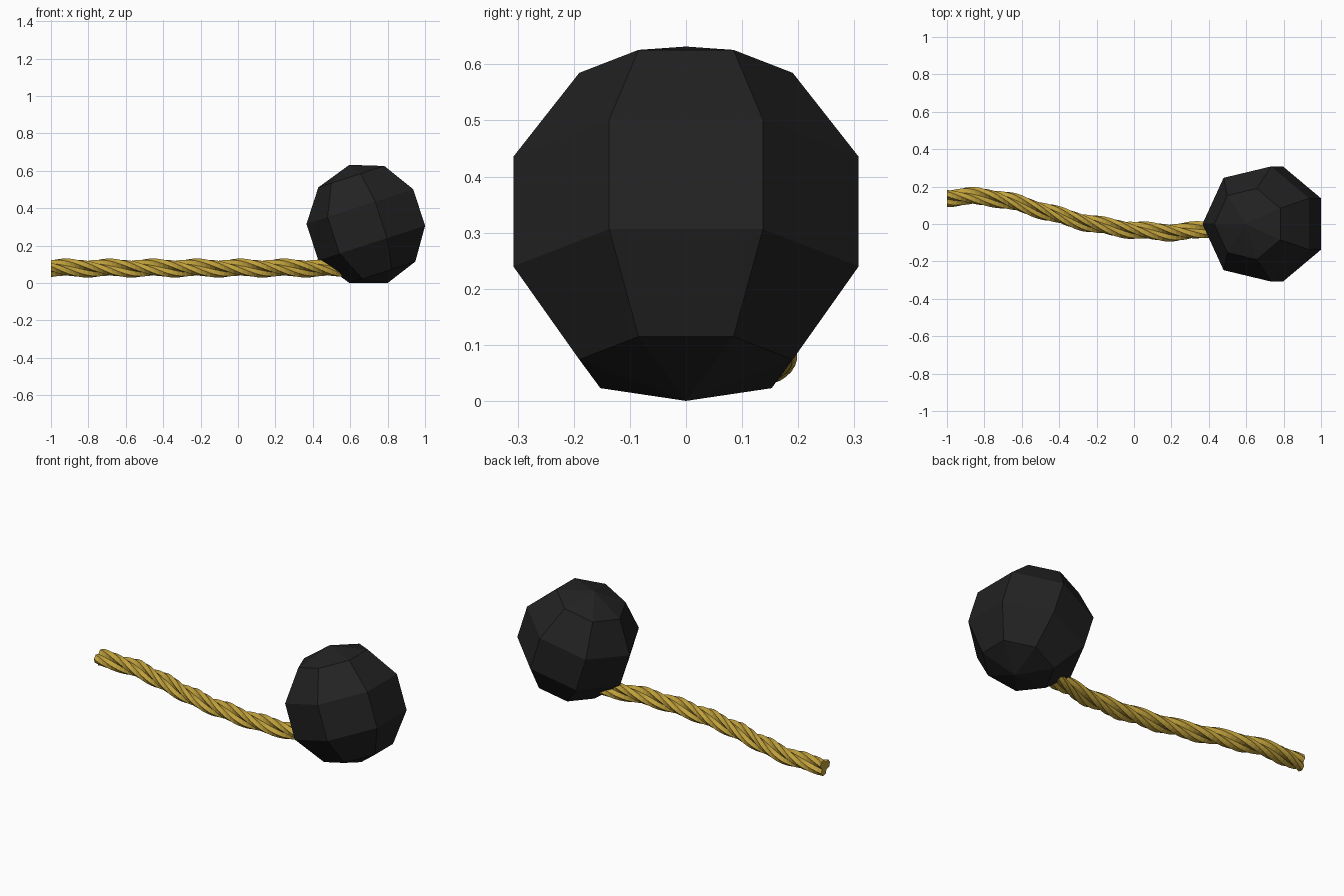
import bpy
import bmesh
from math import sin, cos, pi, radians
from mathutils import Matrix, Vector

old = bpy.data.objects.get("Cube")
if old:
    bpy.data.objects.remove(old, do_unlink=True)


def make_material(name, rgb, roughness):
    mat = bpy.data.materials.new(name)
    mat.use_nodes = True
    mat.diffuse_color = (*rgb, 1)
    shader = mat.node_tree.nodes["Principled BSDF"]
    shader.inputs["Base Color"].default_value = (*rgb, 1)
    shader.inputs["Roughness"].default_value = roughness
    return mat


def finish(bm, name, mat):
    bmesh.ops.recalc_face_normals(bm, faces=bm.faces)
    mesh = bpy.data.meshes.new(name)
    bm.to_mesh(mesh)
    bm.free()
    mesh.materials.append(mat)
    obj = bpy.data.objects.new(name, mesh)
    bpy.context.collection.objects.link(obj)
    return obj


black = make_material("charcoal black", (0.016, 0.016, 0.016), 0.8)
gold = make_material("rope gold", (0.52, 0.35, 0.045), 0.8)

# Faceted ball: a half-circle profile spun in seven steps, then tilted
RADIUS, SIDES, RINGS = 0.332, 7, 5
bm = bmesh.new()
profile = [bm.verts.new((-RADIUS * sin(pi * i / RINGS), 0, RADIUS * cos(pi * i / RINGS)))
           for i in range(RINGS + 1)]
edges = [bm.edges.new(pair) for pair in zip(profile, profile[1:])]
bmesh.ops.spin(bm, geom=profile + edges, cent=(0, 0, 0), axis=(0, 0, 1),
               angle=2 * pi, steps=SIDES)
bmesh.ops.remove_doubles(bm, verts=bm.verts, dist=0.001)
bmesh.ops.transform(bm, verts=bm.verts,
                    matrix=Matrix.Translation((0.698, 0, 0.316)) @ Matrix.Rotation(radians(-18), 4, "Y"))
finish(bm, "ball", black)

# Rope centre line, as (x, y) points at a constant height
PATH = [(-1, 0.14), (-0.85, 0.147), (-0.7, 0.13), (-0.5, 0.075), (-0.3, 0.018),
        (-0.1, -0.02), (0.1, -0.04), (0.25, -0.042), (0.4, -0.025), (0.6, 0.01)]
ROPE_Z, PITCH, STEPS = 0.08, 0.7, 64


def path_y(x):
    """Smooth interpolation of the centre line."""
    i = max(k for k in range(len(PATH) - 1) if PATH[k][0] <= x or k == 0)
    pts = [PATH[min(max(i + k, 0), len(PATH) - 1)] for k in (-1, 0, 1, 2)]
    (x0, y0), (x1, y1), (x2, y2), (x3, y3) = pts
    t = (x - x1) / (x2 - x1)
    m1 = (y2 - y0) / (x2 - x0) * (x2 - x1)
    m2 = (y3 - y1) / (x3 - x1) * (x2 - x1)
    return ((2 * t**3 - 3 * t**2 + 1) * y1 + (t**3 - 2 * t**2 + t) * m1
            + (3 * t**2 - 2 * t**3) * y2 + (t**3 - t**2) * m2)


def make_strand(name, phase):
    """Sweep a ribbed section along a helix around the centre line."""
    bm = bmesh.new()
    rings = []
    for s in range(STEPS + 1):
        x = -1 + 1.6 * s / STEPS
        turn = phase + 2 * pi * (x + 0.92) / PITCH
        centre = Vector((x, path_y(x) + 0.025 * cos(turn), ROPE_Z + 0.025 * sin(turn)))
        ring = []
        for k in range(12):
            r = 0.026 if k % 2 == 0 else 0.022
            a = turn + 2 * pi * k / 12
            ring.append(bm.verts.new(centre + Vector((0, r * cos(a), r * sin(a)))))
        rings.append(ring)
    for lower, upper in zip(rings, rings[1:]):
        for k in range(12):
            n = (k + 1) % 12
            bm.faces.new((lower[k], lower[n], upper[n], upper[k]))
    bm.faces.new(rings[0])
    bm.faces.new(rings[-1])
    finish(bm, name, gold)


# Three twisted strands
for i in range(3):
    make_strand(f"rope_strand_{i + 1}", pi / 2 + 2 * pi * i / 3)
